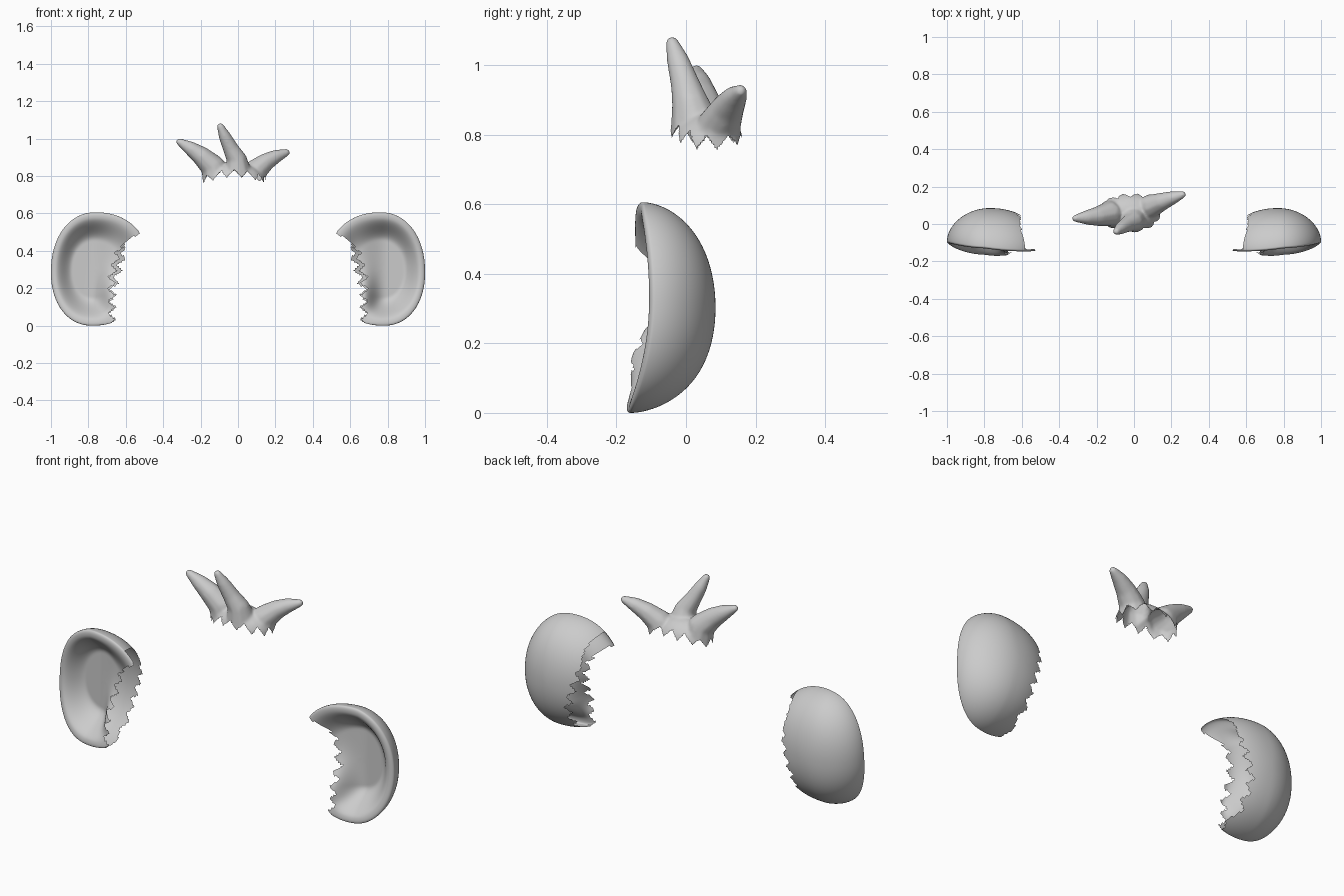
import bpy, bmesh, math
from mathutils import Vector, Matrix

if "Cube" in bpy.data.objects:
    bpy.data.objects.remove(bpy.data.objects["Cube"])


def zigzag(v, period):
    """Triangle wave from -1 to 1."""
    return 4 * abs((v / period) % 1 - 0.5) - 1


def smooth(a, b, v):
    k = min(max((v - a) / (b - a), 0), 1)
    return k * k * (3 - 2 * k)


def lerp_table(table, v):
    for (a, p), (b, q) in zip(table, table[1:]):
        if v <= b:
            return p + (q - p) * max(0, (v - a) / (b - a))
    return table[-1][1]


def finish(bm, name):
    for f in bm.faces:
        f.smooth = True
    me = bpy.data.meshes.new(name)
    bm.to_mesh(me)
    bm.free()
    ob = bpy.data.objects.new(name, me)
    bpy.context.collection.objects.link(ob)
    return ob


# ---- Ears: open shells with a rounded back, rolled rim and hollow cup ----
CX, CZ = 0.77, 0.303
FRONT_EDGE = [(0, .675), (.25, .675), (.36, .65), (.43, .62), (.46, .59), (.49, .53), (.61, .50)]
BACK_EDGE = [(0, .675), (.2, .665), (.33, .625), (.42, .605), (.5, .61), (.56, .585), (.61, .55)]


def ear_point(front, r, t):
    c, s = math.cos(t), math.sin(t)
    # slightly squared outline, leaning inward toward the top
    k = (abs(c) ** 2.15 + abs(s) ** 2.15) ** (-1 / 2.15)
    x = CX + r * k * c * (0.23 if c > 0 else 0.30)
    z = CZ + r * k * s * 0.303
    x += 0.03 * (0.3 - z) * min(1, r)
    zc = (z - 0.33) / 0.3
    rim = -0.09 - (0.055 if zc < 0 else 0.035) * zc * zc - 0.12 * max(0, 0.8 - x)
    if not front:
        return Vector((x, rim + (0.085 - rim) * max(0, 1 - r * r) ** 0.55, z))
    floor = -0.035 - 0.05 * smooth(0.80, 0.63, x)
    lip = rim - 0.016 * (math.sqrt(max(0, 1 - ((r - 0.9) / 0.1) ** 2)) if r > 0.9 else 1)
    y = lip + (floor - lip) * (1 - smooth(0.5, 0.9, r))
    # raised fold at the lower inner side
    g = math.exp(-((x - 0.67) / 0.055) ** 2 - ((z - 0.13) / 0.13) ** 2)
    return Vector((x, y + (-0.16 - y) * g, z))


def ear(name, side):
    bm = bmesh.new()
    n, m = 160, 44
    radii = [math.sin(math.pi / 2 * i / m) for i in range(1, m + 1)]
    layers = [(False, r) for r in radii] + [(True, r) for r in reversed(radii[:-1])]
    rings = [[bm.verts.new(ear_point(f, r, 2 * math.pi * j / n)) for j in range(n)]
             for f, r in layers]
    for i, (a, b) in enumerate(zip(rings, rings[1:])):
        for j in range(n):
            k = (j + 1) % n
            bm.faces.new((a[j], a[k], b[k], b[j])).material_index = int(i >= m - 1)
    for ring, f in ((rings[0], False), (rings[-1], True)):
        pole = bm.verts.new(ear_point(f, 0, 0))
        for j in range(n):
            bm.faces.new((pole, ring[j], ring[(j + 1) % n])).material_index = int(f)
    # torn inner edge
    cut = []
    for f in bm.faces:
        p = f.calc_center_median()
        edge = lerp_table(FRONT_EDGE if f.material_index else BACK_EDGE, p.z)
        jag = 0.02 * zigzag(p.z, 0.065) if p.z < 0.42 else 0
        if p.x < edge + jag:
            cut.append(f)
    bmesh.ops.delete(bm, geom=cut, context='FACES')
    for f in bm.faces:
        f.material_index = 0
    bmesh.ops.recalc_face_normals(bm, faces=bm.faces)
    if side < 0:
        bm.transform(Matrix.Diagonal((-1, 1, 1, 1)))
        bmesh.ops.reverse_faces(bm, faces=bm.faces)
    return finish(bm, name)


ear("right_ear", 1)
ear("left_ear", -1)

# ---- Hair tuft: three curved locks blended together, open underneath ----
LOCKS = [
    [(-.313, .03, .983, .02), (-.25, .035, .945, .04), (-.19, .042, .902, .054),
     (-.13, .055, .845, .068), (-.11, .062, .75, .08)],
    [(-.094, -.04, 1.065, .02), (-.070, -.022, 1.01, .034), (-.038, -.002, .945, .043),
     (-.005, .014, .885, .055), (0, .035, .79, .083)],
    [(.26, .157, .926, .02), (.2, .138, .903, .038), (.145, .118, .872, .05),
     (.09, .095, .825, .064), (.06, .08, .73, .085)],
]
bm = bmesh.new()
for lock in LOCKS:
    for a, b in zip(lock, lock[1:]):
        for i in range(12):
            q = [u + (v - u) * i / 12 for u, v in zip(a, b)]
            bmesh.ops.create_icosphere(bm, subdivisions=2, radius=q[3],
                                       matrix=Matrix.Translation(q[:3]))
bmesh.ops.create_icosphere(bm, subdivisions=3, radius=1, matrix=Matrix.Translation((-.02, .06, .765))
                           @ Matrix.Diagonal((.165, .11, .11, 1)))
tuft = finish(bm, "hair_tuft")
bpy.context.view_layer.objects.active = tuft
tuft.select_set(True)
rm = tuft.modifiers.new("blend", 'REMESH')
rm.mode = 'VOXEL'
rm.voxel_size = 0.005
sm = tuft.modifiers.new("soften", 'SMOOTH')
sm.factor, sm.iterations = 0.5, 30
for mod in ("blend", "soften"):
    bpy.ops.object.modifier_apply(modifier=mod)

# torn lower edge following the curve of the missing scalp
bm = bmesh.new()
bm.from_mesh(tuft.data)
cut = []
for f in bm.faces:
    p = f.calc_center_median()
    ang = math.atan2((p.y - .06) * 1.5, p.x + .02)
    low = .815 - .035 * ((p.x + .02) / .16) ** 2 + .02 * zigzag(ang, math.pi / 6)
    if p.z < low:
        cut.append(f)
bmesh.ops.delete(bm, geom=cut, context='FACES')
for f in bm.faces:
    f.smooth = True
bm.to_mesh(tuft.data)
bm.free()
